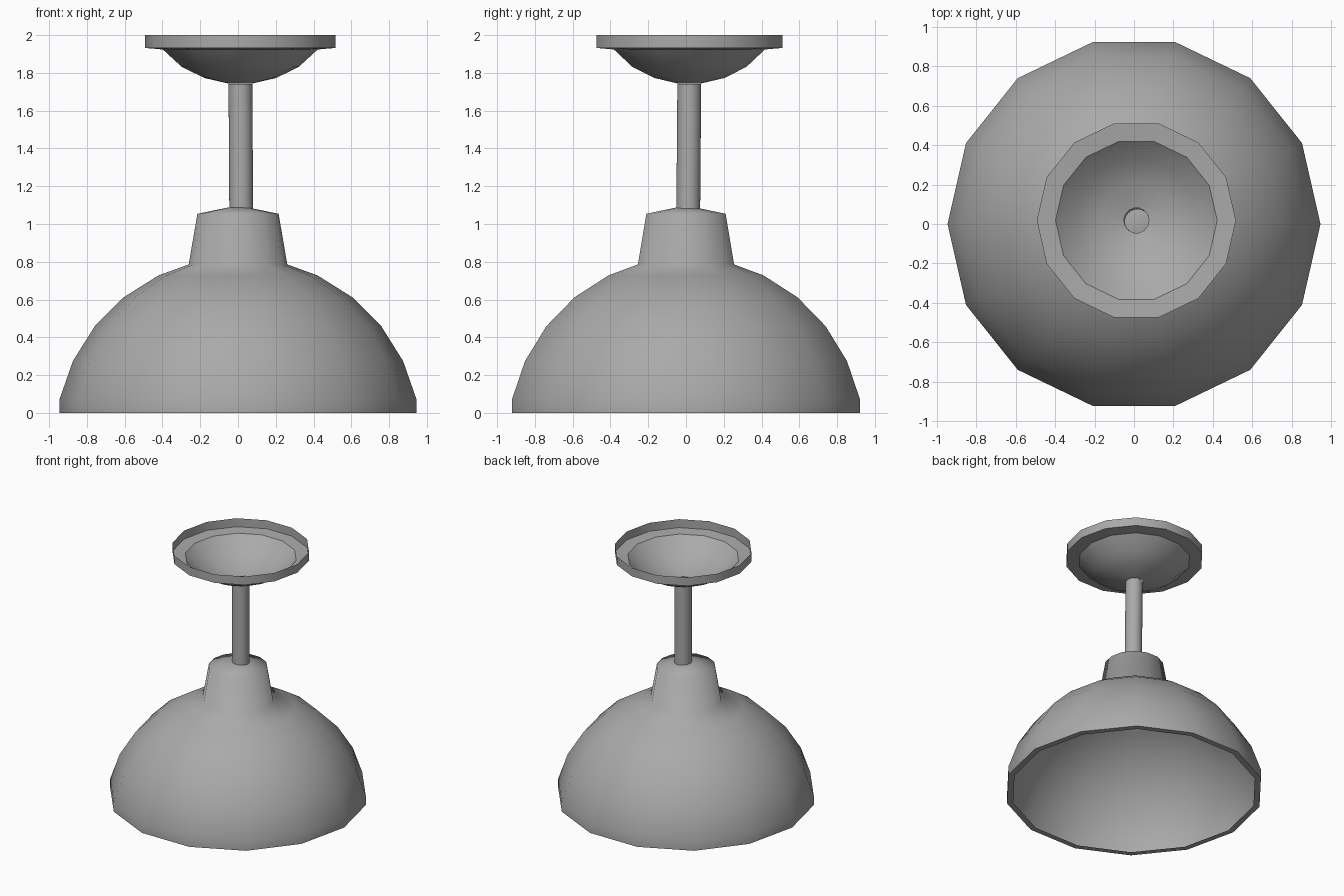
import bpy
import bmesh
from math import cos, sin, radians, pi

cube = bpy.data.objects.get("Cube")
if cube:
    bpy.data.objects.remove(cube)

# One grey finish for the whole lamp
grey = bpy.data.materials.new("grey_finish")
grey.use_nodes = True
colour = (0.4, 0.4, 0.4, 1)
grey.diffuse_color = colour
grey.node_tree.nodes["Principled BSDF"].inputs["Base Color"].default_value = colour


def lathe(name, profile, sides, smooth_angle, centre=(0, 0), lean=(0, 0)):
    """Turn a (radius, height) profile about z; a zero radius closes to a point."""
    bm = bmesh.new()
    rings = []
    z0 = profile[0][1]
    for r, z in profile:
        cx = centre[0] + lean[0] * (z - z0)
        cy = centre[1] + lean[1] * (z - z0)
        if r == 0:
            rings.append([bm.verts.new((cx, cy, z))] * sides)
        else:
            rings.append([bm.verts.new((cx + r * cos(2 * pi * i / sides),
                                        cy + r * sin(2 * pi * i / sides), z))
                          for i in range(sides)])
    for low, high in zip(rings, rings[1:]):
        for i in range(sides):
            j = (i + 1) % sides
            corners = dict.fromkeys((low[i], low[j], high[j], high[i]))
            bm.faces.new(list(corners))
    mesh = bpy.data.meshes.new(name)
    bm.to_mesh(mesh)
    bm.free()
    mesh.materials.append(grey)
    obj = bpy.data.objects.new(name, mesh)
    bpy.context.collection.objects.link(obj)

    bpy.ops.object.select_all(action="DESELECT")
    obj.select_set(True)
    bpy.context.view_layer.objects.active = obj
    bpy.ops.object.shade_smooth_by_angle(angle=radians(smooth_angle))
    return obj


# Shade: thin spherical dome with a lip turned in at the bottom and a tapered neck
dome_radius, dome_centre = 0.97, -0.146
dome = [(dome_radius * cos(k * pi / 14), dome_centre + dome_radius * sin(k * pi / 14))
        for k in range(1, 6)]
lip = [(0.9, 0), (dome[0][0], 0)]
neck = [(0.261, 0.786), (0.215, 1.054), (0.06, 1.086), (0, 1.09)]
lathe("shade", lip + dome + neck, 14, 75)

# Hanging rod: an open tube, leaning very slightly
lathe("rod", [(0.063, 1.07), (0.063, 1.742)], 32, 40,
      centre=(0.017, 0.012), lean=(-0.006, 0.008))

# Ceiling canopy: shallow bowl with a rod hole, flat flange and thin upright rim
lathe("ceiling_canopy",
      [(0.064, 1.744), (0.19, 1.773), (0.31, 1.832), (0.41, 1.924),
       (0.505, 1.932), (0.505, 2)],
      14, 29, centre=(0.012, 0.018))
